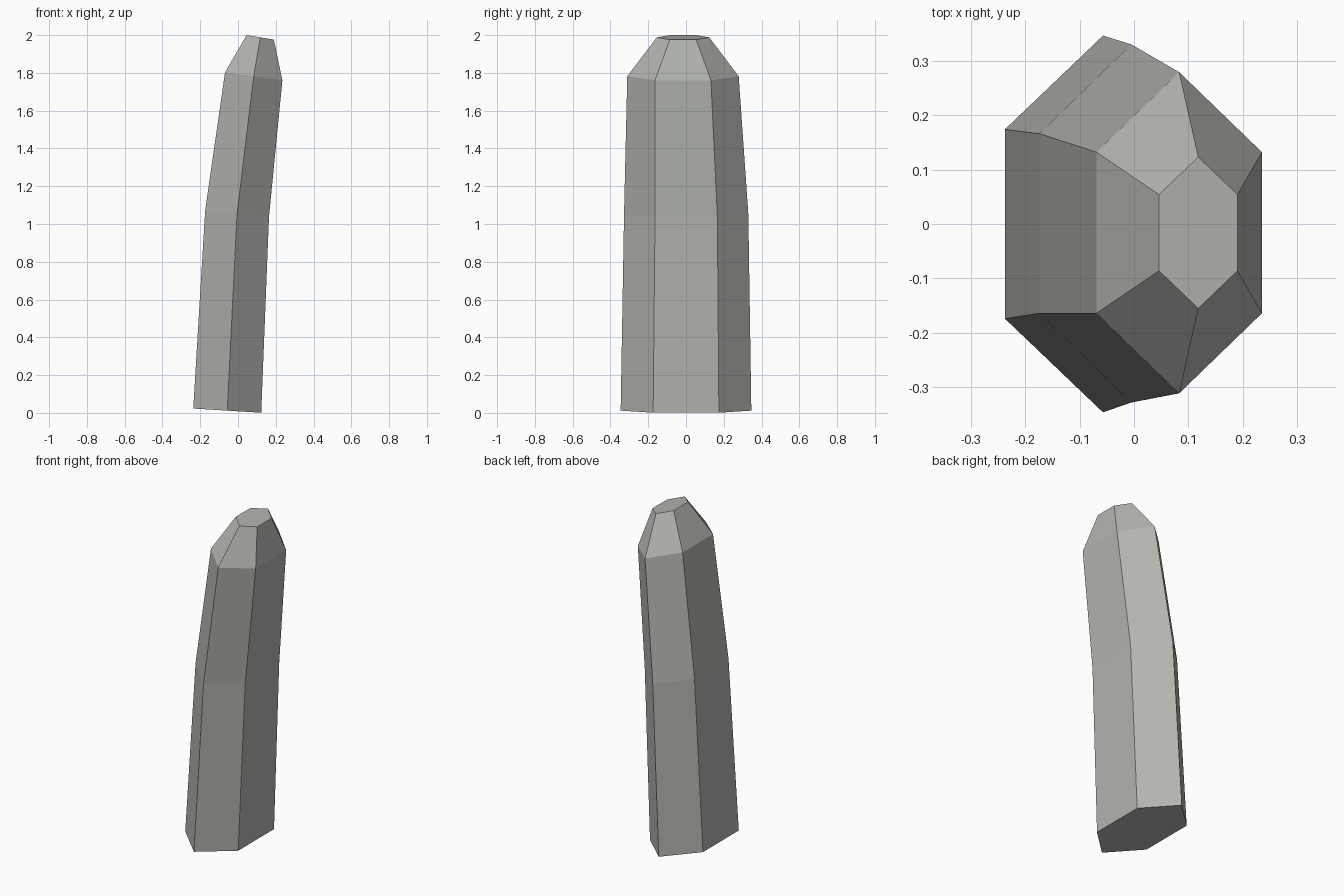
import bpy, bmesh

if "Cube" in bpy.data.objects:
    bpy.data.objects.remove(bpy.data.objects["Cube"])

# Hexagonal rings, bottom to top: centre (x, y, z), half width x,
# half length of side edge, half length to the points, slope drop per half width
RINGS = [
    ((-0.057, 0.000, 0.012), 0.180, 0.174, 0.346, 0.011),
    ((-0.005, 0.001, 1.053), 0.169, 0.165, 0.329, 0.016),
    ((0.083, -0.016, 1.782), 0.152, 0.148, 0.295, 0.021),
    ((0.118, -0.016, 1.988), 0.072, 0.070, 0.139, 0.012),
]

stone = bpy.data.materials.new("grey stone")
stone.diffuse_color = (0.45, 0.46, 0.425, 1)
stone.use_nodes = True
stone.node_tree.nodes["Principled BSDF"].inputs["Base Color"].default_value = stone.diffuse_color

bm = bmesh.new()


def add_ring(centre, w, side, tip, drop):
    """One tilted hexagon, counter-clockwise from above."""
    cx, cy, cz = centre
    corners = [(-1, -side), (0, -tip), (1, -side), (1, side), (0, tip), (-1, side)]
    return [bm.verts.new((cx + s * w, cy + y, cz - s * drop)) for s, y in corners]


# Leaning pillar: rings bridged with quads and capped at both ends
rings = [add_ring(*r) for r in RINGS]
for low, high in zip(rings, rings[1:]):
    for i in range(6):
        j = (i + 1) % 6
        bm.faces.new((low[i], low[j], high[j], high[i]))
bm.faces.new(rings[-1])
bm.faces.new(rings[0][::-1])

mesh = bpy.data.meshes.new("stone_pillar")
bm.to_mesh(mesh)
bm.free()
mesh.materials.append(stone)
pillar = bpy.data.objects.new("stone_pillar", mesh)
bpy.context.collection.objects.link(pillar)
